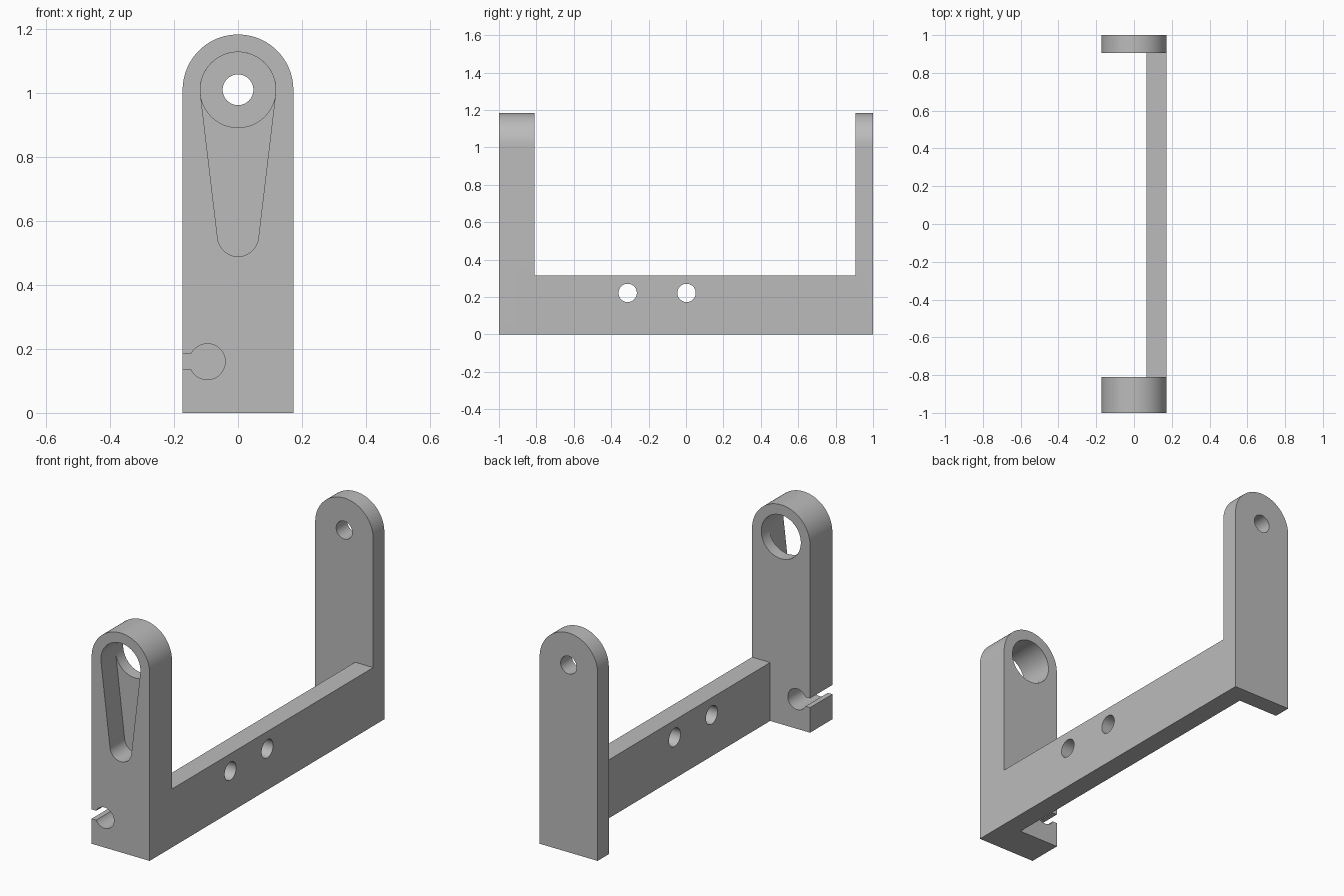
import bpy, bmesh
from math import sin, cos, pi, asin
from mathutils import Matrix

old = bpy.data.objects.get("Cube")
if old:
    bpy.data.objects.remove(old)

grey = bpy.data.materials.new("plain grey")
grey.use_nodes = True
colour = (0.5, 0.5, 0.5, 1)
grey.diffuse_color = colour
grey.node_tree.nodes["Principled BSDF"].inputs["Base Color"].default_value = colour


def arc(cx, cz, r, a0, a1, n=32):
    return [(cx + r * cos(a0 + (a1 - a0) * i / n), cz + r * sin(a0 + (a1 - a0) * i / n))
            for i in range(n + 1)]


def circle(cx, cz, r):
    return arc(cx, cz, r, 0, 2 * pi, 64)[:-1]


def prism(name, outline, y0, y1, turn=None):
    """Extrude an x-z outline along y."""
    bm = bmesh.new()
    face = bm.faces.new([bm.verts.new((x, y0, z)) for x, z in outline])
    new = bmesh.ops.extrude_face_region(bm, geom=[face])["geom"]
    bmesh.ops.translate(bm, vec=(0, y1 - y0, 0),
                        verts=[v for v in new if isinstance(v, bmesh.types.BMVert)])
    if turn:
        bm.transform(turn)
    bmesh.ops.recalc_face_normals(bm, faces=bm.faces)
    mesh = bpy.data.meshes.new(name)
    bm.to_mesh(mesh)
    bm.free()
    mesh.materials.append(grey)
    ob = bpy.data.objects.new(name, mesh)
    bpy.context.collection.objects.link(ob)
    return ob


def combine(body, other, operation):
    mod = body.modifiers.new(operation, "BOOLEAN")
    mod.operation = operation
    mod.solver = "EXACT"
    mod.object = other
    bpy.context.view_layer.objects.active = body
    bpy.ops.object.modifier_apply(modifier=mod.name)
    bpy.data.objects.remove(other)


HALF, PIVOT = 0.173, 1.01       # arm half width, pivot height
arm = [(-HALF, 0), (HALF, 0)] + arc(0, PIVOT, HALF, 0, pi, 48)

# Round-topped arms joined by a side rail
bracket = prism("bracket", arm, -1, -0.81)
rail = [(0.065, 0), (HALF, 0), (HALF, 0.315), (0.065, 0.315)]
combine(bracket, prism("rail", rail, -0.9, 0.95), "UNION")
combine(bracket, prism("back_arm", arm, 0.905, 1), "UNION")

# Tapered pocket in the front arm, with a bore through to the inside
R, r, low = 0.118, 0.064, 0.553
t = asin((R - r) / (PIVOT - low))
pocket = arc(0, PIVOT, R, -t, pi + t, 48) + arc(0, low, r, pi + t, 2 * pi - t)
combine(bracket, prism("pocket_cutter", pocket, -1.1, -0.875), "DIFFERENCE")
combine(bracket, prism("bore_cutter", circle(0, PIVOT, R), -0.95, -0.7), "DIFFERENCE")

# Pivot hole in the back arm
combine(bracket, prism("pivot_cutter", circle(0, PIVOT, 0.048), 0.8, 1.1), "DIFFERENCE")

# Keyhole notch open to the side of the front arm
g = asin(0.025 / 0.056)
keyhole = [(-0.3, 0.185)] + arc(-0.096, 0.16, 0.056, pi - g, -pi + g, 48) + [(-0.3, 0.135)]
combine(bracket, prism("keyhole_cutter", keyhole, -1.1, -0.7), "DIFFERENCE")

# Two mounting holes across the rail
turn = Matrix.Rotation(pi / 2, 4, "Z")
for y in (-0.312, 0.003):
    combine(bracket, prism("rail_cutter", circle(y, 0.222, 0.049), -0.3, 0.1, turn), "DIFFERENCE")

bpy.ops.object.select_all(action="DESELECT")
bracket.select_set(True)
bpy.context.view_layer.objects.active = bracket
bpy.ops.object.shade_smooth_by_angle(angle=pi / 6)
